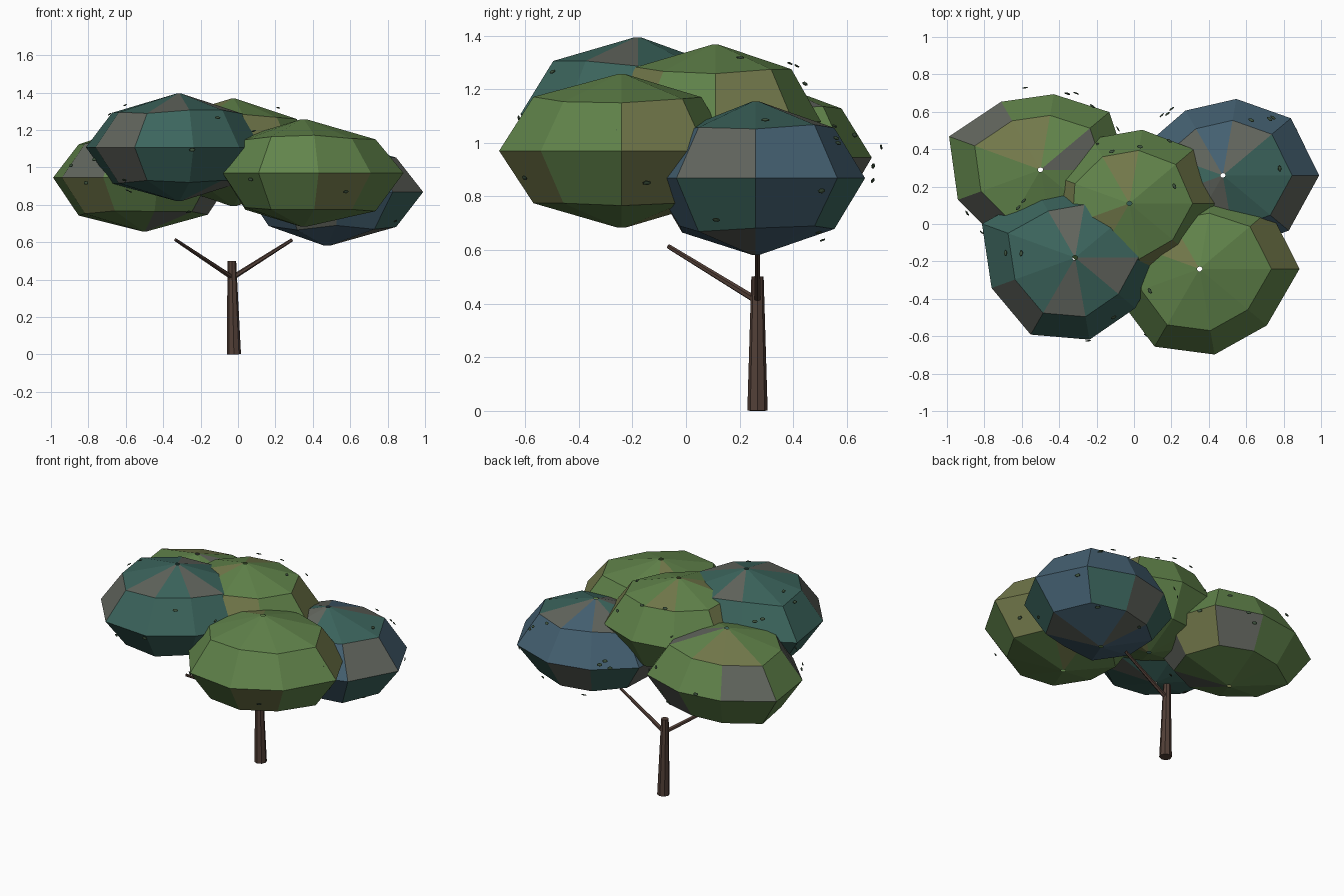
import bpy, bmesh, math, random
from mathutils import Vector

if "Cube" in bpy.data.objects:
    bpy.data.objects.remove(bpy.data.objects["Cube"])

random.seed(4)


def material(name, rgb):
    m = bpy.data.materials.new(name)
    m.diffuse_color = (*rgb, 1)
    m.use_nodes = True
    m.node_tree.nodes["Principled BSDF"].inputs["Base Color"].default_value = m.diffuse_color
    return m


BARK = material("bark", (0.085, 0.05, 0.038))
GREEN = material("green", (0.12, 0.23, 0.07))
OLIVE = material("olive", (0.17, 0.19, 0.07))
TEAL = material("teal", (0.045, 0.13, 0.11))
BLUE = material("blue", (0.06, 0.12, 0.17))
GREY = material("grey_green", (0.12, 0.13, 0.11))
LEAF = material("dark_leaf", (0.05, 0.09, 0.05))


def finish(name, bm, mats):
    me = bpy.data.meshes.new(name)
    bm.to_mesh(me)
    bm.free()
    for m in mats:
        me.materials.append(m)
    ob = bpy.data.objects.new(name, me)
    bpy.context.collection.objects.link(ob)
    return ob


def limb(name, a, b, r0, r1, sides):
    """Tapered prism from a to b."""
    a, b = Vector(a), Vector(b)
    bm = bmesh.new()
    bmesh.ops.create_cone(bm, cap_ends=True, segments=sides, radius1=r0,
                          radius2=r1, depth=(b - a).length)
    bm.transform((b - a).to_track_quat('Z', 'Y').to_matrix().to_4x4())
    bmesh.ops.translate(bm, verts=bm.verts, vec=(a + b) / 2)
    finish(name, bm, [BARK])


def crown(name, centre, radii, mats):
    """Nine-sided lumpy foliage ball with tiny openings at the poles."""
    bm = bmesh.new()
    c = Vector(centre)
    rings = []
    for k, z in ((0.03, -0.287), (0.72, -0.19), (1, 0), (0.72, 0.19), (0.03, 0.287)):
        ring = []
        for i, r in enumerate(radii):
            t = math.radians(40 * i)
            jitter = random.uniform(-0.015, 0.015) if k == 0.72 else 0
            ring.append(bm.verts.new(c + Vector((r * k * math.cos(t),
                                                 r * k * math.sin(t), z + jitter))))
        rings.append(ring)
    n = len(radii)
    for lo, hi in zip(rings, rings[1:]):
        for i in range(n):
            j = (i + 1) % n
            f = bm.faces.new((lo[i], lo[j], hi[j], hi[i]))
            f.material_index = random.choice((0, 0, 0, 1, 2))
    finish(name, bm, mats)


def leaves(name, centre, count=13):
    """Small flat flakes hovering just off the foliage."""
    bm = bmesh.new()
    for _ in range(count):
        t, s = random.uniform(0, math.tau), random.uniform(-0.85, 0.85)
        q = math.sqrt(1 - s * s)
        p = Vector((0.475 * q * math.cos(t), 0.45 * q * math.sin(t), 0.285 * s))
        nrm = Vector((p.x / 0.23, p.y / 0.2, p.z / 0.08))
        flake = bmesh.ops.create_icosphere(bm, subdivisions=1, radius=1)["verts"]
        bmesh.ops.scale(bm, verts=flake, vec=(0.018, 0.011, 0.004))
        bmesh.ops.rotate(bm, verts=flake, matrix=nrm.to_track_quat('Z', 'Y').to_matrix())
        bmesh.ops.translate(bm, verts=flake, vec=p + Vector(centre))
    finish(name, bm, [LEAF])


# Trunk and two branches
limb("trunk", (-0.022, 0.267, 0), (-0.033, 0.267, 0.5), 0.038, 0.023, 8)
limb("branch_left", (-0.03, 0.267, 0.41), (-0.335, -0.065, 0.613), 0.014, 0.009, 6)
limb("branch_right", (-0.03, 0.267, 0.41), (0.29, 0.267, 0.613), 0.014, 0.009, 6)

# Foliage: centre, then equator radius every 40 degrees
CLUMPS = {
    "back_left": ((-0.50, 0.29, 0.945),
                  (0.47, 0.48, 0.41, 0.42, 0.52, 0.47, 0.44, 0.43, 0.46),
                  (GREEN, OLIVE, GREY)),
    "front_right": ((0.35, -0.24, 0.97),
                    (0.535, 0.49, 0.42, 0.42, 0.46, 0.46, 0.48, 0.465, 0.47),
                    (GREEN, OLIVE, GREEN)),
    "front_left": ((-0.315, -0.18, 1.107),
                   (0.47, 0.45, 0.40, 0.40, 0.53, 0.475, 0.475, 0.445, 0.42),
                   (TEAL, TEAL, GREY)),
    "back_right": ((0.475, 0.26, 0.868),
                   (0.515, 0.475, 0.415, 0.40, 0.45, 0.46, 0.44, 0.40, 0.46),
                   (BLUE, TEAL, GREY)),
    "middle": ((-0.025, 0.11, 1.08),
               (0.47, 0.45, 0.40, 0.40, 0.43, 0.45, 0.44, 0.42, 0.42),
               (GREEN, GREEN, OLIVE)),
}
for label, (centre, radii, mats) in CLUMPS.items():
    crown("foliage_" + label, centre, radii, mats)
    leaves("leaves_" + label, centre)
